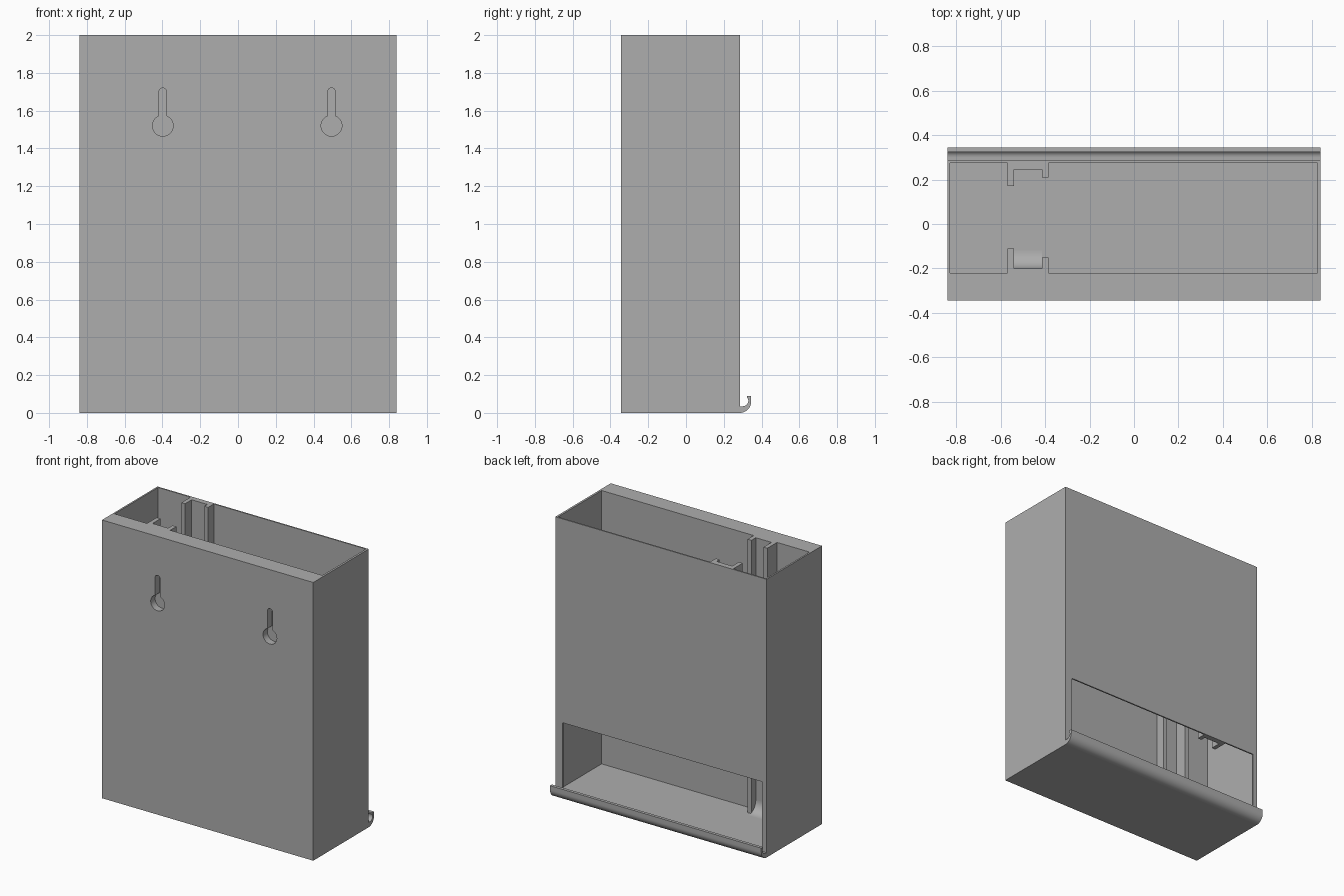
import bpy, bmesh
from math import sin, cos, pi, radians
from mathutils import Vector

if "Cube" in bpy.data.objects:
    bpy.data.objects.remove(bpy.data.objects["Cube"], do_unlink=True)

grey = bpy.data.materials.new("plain grey")
grey.use_nodes = True
colour = (0.42, 0.42, 0.42, 1)
grey.diffuse_color = colour
grey.node_tree.nodes["Principled BSDF"].inputs["Base Color"].default_value = colour

FLOOR = 0.035
HALF = 0.84
FRONT, BACK = -0.345, 0.285


def prism(name, outline, axis, start, end):
    """Extrude a 2D outline along one axis: x uses (y, z), y uses (x, z), z uses (x, y)."""
    def place(p, d):
        v = list(p)
        v.insert("xyz".index(axis), d)
        return Vector(v)
    bm = bmesh.new()
    face = bm.faces.new([bm.verts.new(place(p, start)) for p in outline])
    ext = bmesh.ops.extrude_face_region(bm, geom=[face])
    moved = [v for v in ext["geom"] if isinstance(v, bmesh.types.BMVert)]
    offset = place((0, 0), end - start)
    bmesh.ops.translate(bm, verts=moved, vec=offset)
    bmesh.ops.recalc_face_normals(bm, faces=bm.faces)
    mesh = bpy.data.meshes.new(name)
    bm.to_mesh(mesh)
    bm.free()
    mesh.materials.append(grey)
    obj = bpy.data.objects.new(name, mesh)
    bpy.context.collection.objects.link(obj)
    return obj


def rect(a0, b0, a1, b1):
    return [(a0, b0), (a1, b0), (a1, b1), (a0, b1)]


def arc(ca, cb, r, t0, t1, n=12):
    return [(ca + r * cos(radians(t0 + (t1 - t0) * i / n)),
             cb + r * sin(radians(t0 + (t1 - t0) * i / n))) for i in range(n + 1)]


def activate(obj):
    bpy.ops.object.select_all(action="DESELECT")
    obj.select_set(True)
    bpy.context.view_layer.objects.active = obj


def cut(target, cutter):
    mod = target.modifiers.new("cut", "BOOLEAN")
    mod.operation = "DIFFERENCE"
    mod.solver = "EXACT"
    mod.object = cutter
    cutter.hide_render = True
    activate(target)
    bpy.ops.object.modifier_apply(modifier=mod.name)
    bpy.data.objects.remove(cutter, do_unlink=True)


def smooth(obj):
    activate(obj)
    bpy.ops.object.shade_smooth_by_angle(angle=radians(35))


# Body shell with a thick mounting wall at the front
body = prism("dispenser_body", rect(-HALF, FRONT, HALF, BACK), "z", 0, 2)

# Cavity outline leaves the guide ribs and the channel between them
R0, R1, R2, R3 = -0.57, -0.54, -0.415, -0.385


def ribbed_side(wall, tall, panel, short):
    return [(R0, wall), (R0, tall), (R1, tall), (R1, panel),
            (R2, panel), (R2, short), (R3, short), (R3, wall)]


front_side = ribbed_side(-0.22, -0.11, -0.20, -0.15)
back_side = ribbed_side(0.275, 0.17, 0.245, 0.21)
cavity = ([(-0.828, -0.22)] + front_side + [(0.825, -0.22), (0.825, 0.275)]
          + back_side[::-1] + [(-0.828, 0.275)])
cut(body, prism("cavity_cutter", cavity, "z", FLOOR, 2.1))

# Dispensing opening, which also ends the back ribs
cut(body, prism("opening_cutter", rect(-0.805, FLOOR, 0.783, 0.535), "y", 0.16, 0.4))

# Keyhole hanging slots in the mounting wall
for x in (-0.398, 0.495):
    keyhole = arc(x, 1.52, 0.055, 111, 429, 32) + arc(x, 1.70, 0.02, 0, 180)
    cut(body, prism("keyhole_cutter", keyhole, "y", FRONT - 0.1, FRONT + 0.05))
smooth(body)

# Curved ramp at the foot of the front channel
ramp = prism("channel_ramp", [(-0.201, FLOOR - 0.001)]
             + arc(-0.12, FLOOR + 0.08, 0.08, 180, 270), "x", R1, R2)
smooth(ramp)

# Curled retaining lip along the bottom of the opening
lip_profile = (arc(BACK, 0.06, 0.06, -90, 0) + [(0.345, 0.09), (0.323, 0.09), (0.323, 0.08)]
               + arc(0.30, 0.065, 0.03, 15, -90, 8) + [(BACK, FLOOR)])
lip = prism("retaining_lip", lip_profile, "x", -HALF, HALF)
smooth(lip)
